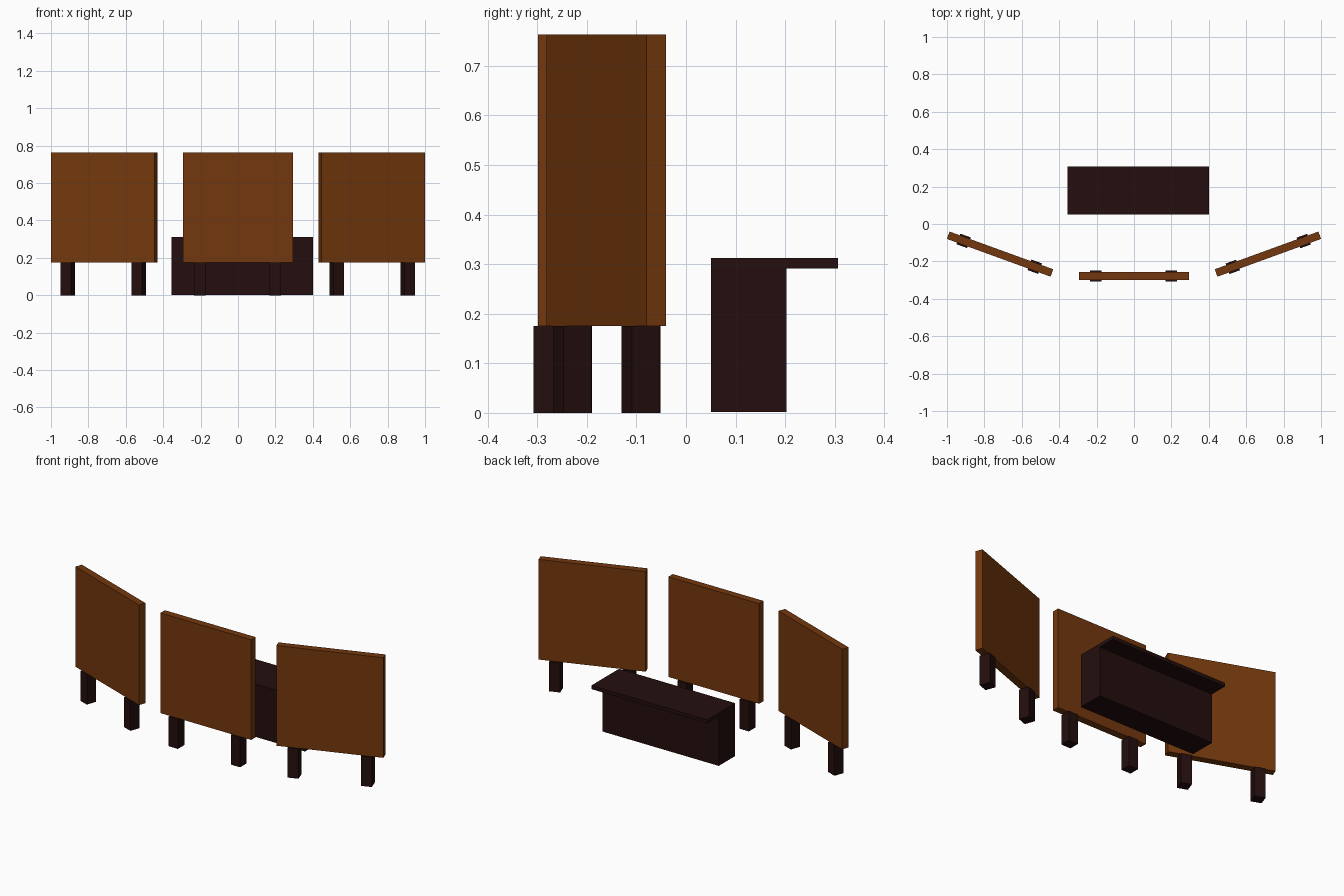
import bpy, math
from mathutils import Matrix, Vector

if "Cube" in bpy.data.objects:
    bpy.data.objects.remove(bpy.data.objects["Cube"])


def material(name, color):
    m = bpy.data.materials.new(name)
    m.diffuse_color = (*color, 1)
    m.use_nodes = True
    m.node_tree.nodes["Principled BSDF"].inputs["Base Color"].default_value = m.diffuse_color
    return m


WOOD = material("warm brown wood", (0.175, 0.039, 0.0042))
DARK = material("dark brown wood", (0.017, 0.0045, 0.004))


def box(name, lo, hi, mat, frame=Matrix()):
    """Box between two corners, placed in a local frame."""
    lo, hi = Vector(lo), Vector(hi)
    bpy.ops.mesh.primitive_cube_add(size=1)
    ob = bpy.context.object
    ob.name = name
    size = hi - lo
    ob.data.transform(frame @ Matrix.Translation((lo + hi) / 2)
                      @ Matrix.Diagonal((*size, 1)))
    ob.data.materials.append(mat)
    return ob


# Three standing panels, each on two square legs
for side, x, y, angle, shift in (("left", -0.716, -0.161, -20, -0.005),
                                 ("centre", 0, -0.278, 0, -0.003),
                                 ("right", 0.716, -0.161, 20, 0.002)):
    frame = Matrix.Translation((x, y, 0)) @ Matrix.Rotation(math.radians(angle), 4, "Z")
    box(side + "_panel", (-0.295, -0.021, 0.175), (0.295, 0.021, 0.763), WOOD, frame)
    for s, label in ((-1, "a"), (1, "b")):
        c = s * 0.202 + shift
        box(f"{side}_leg_{label}", (c - 0.03, -0.03, 0), (c + 0.03, 0.03, 0.175), DARK, frame)

# Low bench: solid base with an overhanging top
box("bench_base", (-0.355, 0.05, 0.002), (0.40, 0.203, 0.291), DARK)
box("bench_top", (-0.355, 0.05, 0.291), (0.40, 0.307, 0.312), DARK)
